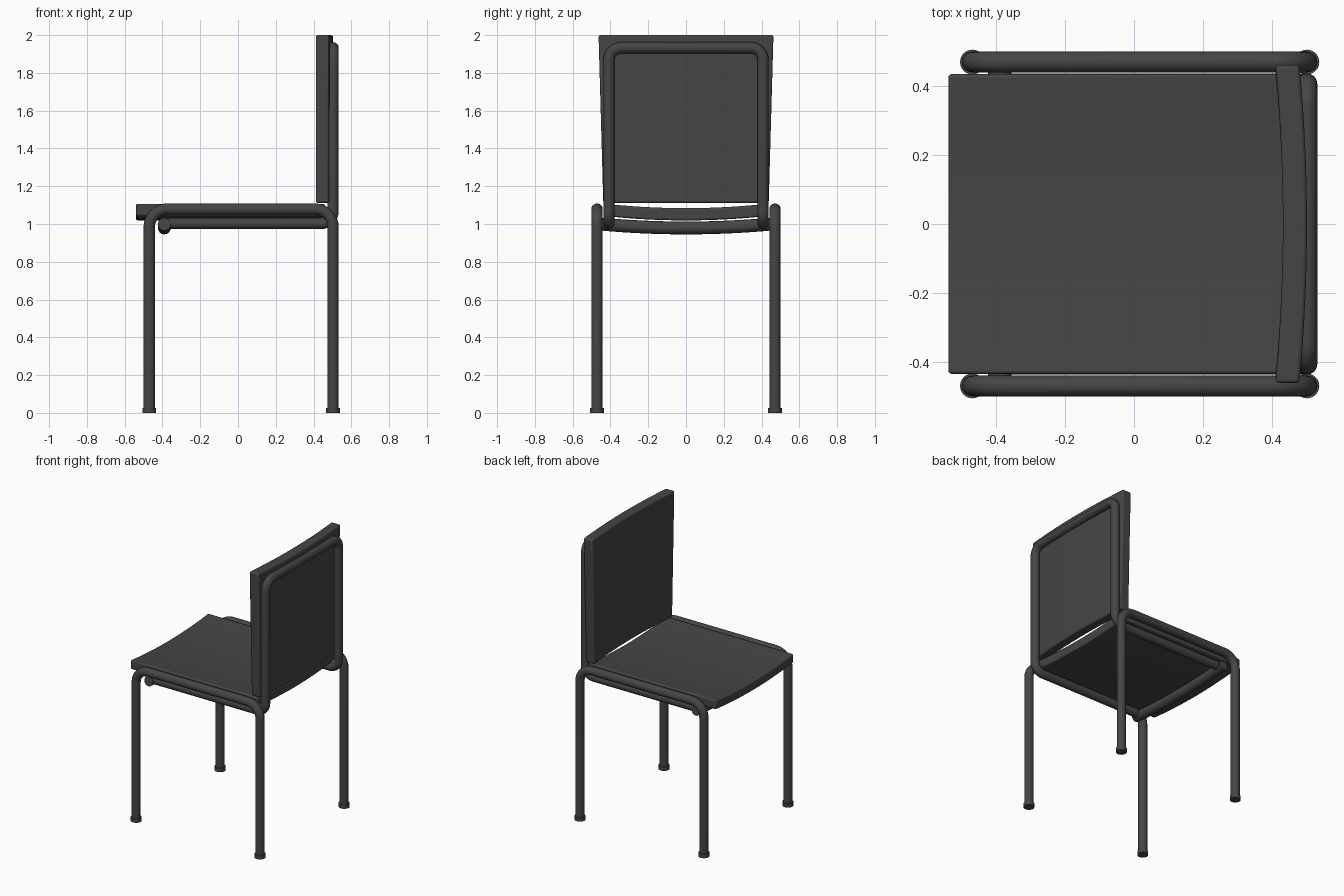
import bpy, bmesh, math
from mathutils import Vector

if "Cube" in bpy.data.objects:
    bpy.data.objects.remove(bpy.data.objects["Cube"])

dark = bpy.data.materials.new("charcoal grey")
dark.diffuse_color = (0.06, 0.06, 0.06, 1)
dark.use_nodes = True
dark.node_tree.nodes["Principled BSDF"].inputs["Base Color"].default_value = dark.diffuse_color


def finish(ob, name):
    ob.name = name
    ob.data.materials.clear()
    ob.data.materials.append(dark)
    bpy.ops.object.select_all(action='DESELECT')
    ob.select_set(True)
    bpy.context.view_layer.objects.active = ob
    bpy.ops.object.shade_smooth_by_angle(angle=math.radians(40))


def rounded(pts, radius, steps=8):
    """Replace right-angle corners of a path with arcs."""
    pts = [Vector(p) for p in pts]
    out = [pts[0]]
    for a, p, b in zip(pts, pts[1:], pts[2:]):
        u, v = (a - p).normalized(), (b - p).normalized()
        c = p + (u + v) * radius
        for i in range(steps + 1):
            t = math.pi / 2 * i / steps
            out.append(c - v * radius * math.cos(t) - u * radius * math.sin(t))
    return out + [pts[-1]]


def tube(name, pts, r):
    cu = bpy.data.curves.new(name, 'CURVE')
    cu.dimensions = '3D'
    cu.bevel_depth = r
    cu.bevel_resolution = 6
    cu.use_fill_caps = True
    sp = cu.splines.new('POLY')
    sp.points.add(len(pts) - 1)
    for q, p in zip(sp.points, pts):
        q.co = (*p, 1)
    ob = bpy.data.objects.new(name, cu)
    bpy.context.collection.objects.link(ob)
    bpy.ops.object.select_all(action='DESELECT')
    ob.select_set(True)
    bpy.context.view_layer.objects.active = ob
    bpy.ops.object.convert(target='MESH')
    finish(bpy.context.view_layer.objects.active, name)


def bowed_panel(name, place, n=20):
    """Slab made of strips across y; place(t, end, side) gives each point."""
    bm = bmesh.new()
    rings = []
    for i in range(n + 1):
        t = -1 + 2 * i / n
        rings.append([bm.verts.new(place(t, e, s))
                      for e, s in ((0, 0), (1, 0), (1, 1), (0, 1))])
    for a, b in zip(rings, rings[1:]):
        for k in range(4):
            j = (k + 1) % 4
            bm.faces.new((a[k], a[j], b[j], b[k]))
    bm.faces.new(rings[0])
    bm.faces.new(rings[-1][::-1])
    bmesh.ops.recalc_face_normals(bm, faces=bm.faces)
    me = bpy.data.meshes.new(name)
    bm.to_mesh(me)
    bm.free()
    ob = bpy.data.objects.new(name, me)
    bpy.context.collection.objects.link(ob)
    bv = ob.modifiers.new("soft edges", 'BEVEL')
    bv.width = 0.01
    bv.segments = 3
    bv.limit_method = 'ANGLE'
    finish(ob, name)


# Seat: sags in the middle
bowed_panel("seat", lambda t, e, s: (
    -0.54 + 1.0 * e, 0.436 * t, 1.108 - 0.024 * (1 - t * t) - 0.065 * s))

# Backrest: bowed backward, wider at the top
bowed_panel("backrest", lambda t, e, s: (
    0.411 + 0.022 * (1 - t * t) + 0.07 * s,
    (0.438 + 0.025 * e) * t, 1.112 + 0.888 * e))

# Leg frames with feet, one each side
for side, y in (("left", 0.471), ("right", -0.471)):
    tube(side + "_leg_frame", rounded(
        [(-0.47, y, 0.01), (-0.47, y, 1.079), (0.503, y, 1.079), (0.503, y, 0.01)], 0.095), 0.03)
    for end, x in (("front", -0.47), ("rear", 0.503)):
        bpy.ops.mesh.primitive_cylinder_add(vertices=24, radius=0.036, depth=0.026,
                                            location=(x, y, 0.013))
        finish(bpy.context.object, f"{side}_{end}_foot")

# Back frame, running forward under the seat as rails
w = 0.408
tube("back_frame", rounded(
    [(-0.39, w, 1.003), (0.503, w, 1.003), (0.503, w, 1.933),
     (0.503, -w, 1.933), (0.503, -w, 1.003), (-0.39, -w, 1.003)], 0.065), 0.03)

# Front crossbar under the seat, sagging with it
tube("front_crossbar", [(-0.39, 0.445 * t, 0.979 + 0.02 * t * t)
                        for t in [i / 10 - 1 for i in range(21)]], 0.034)
